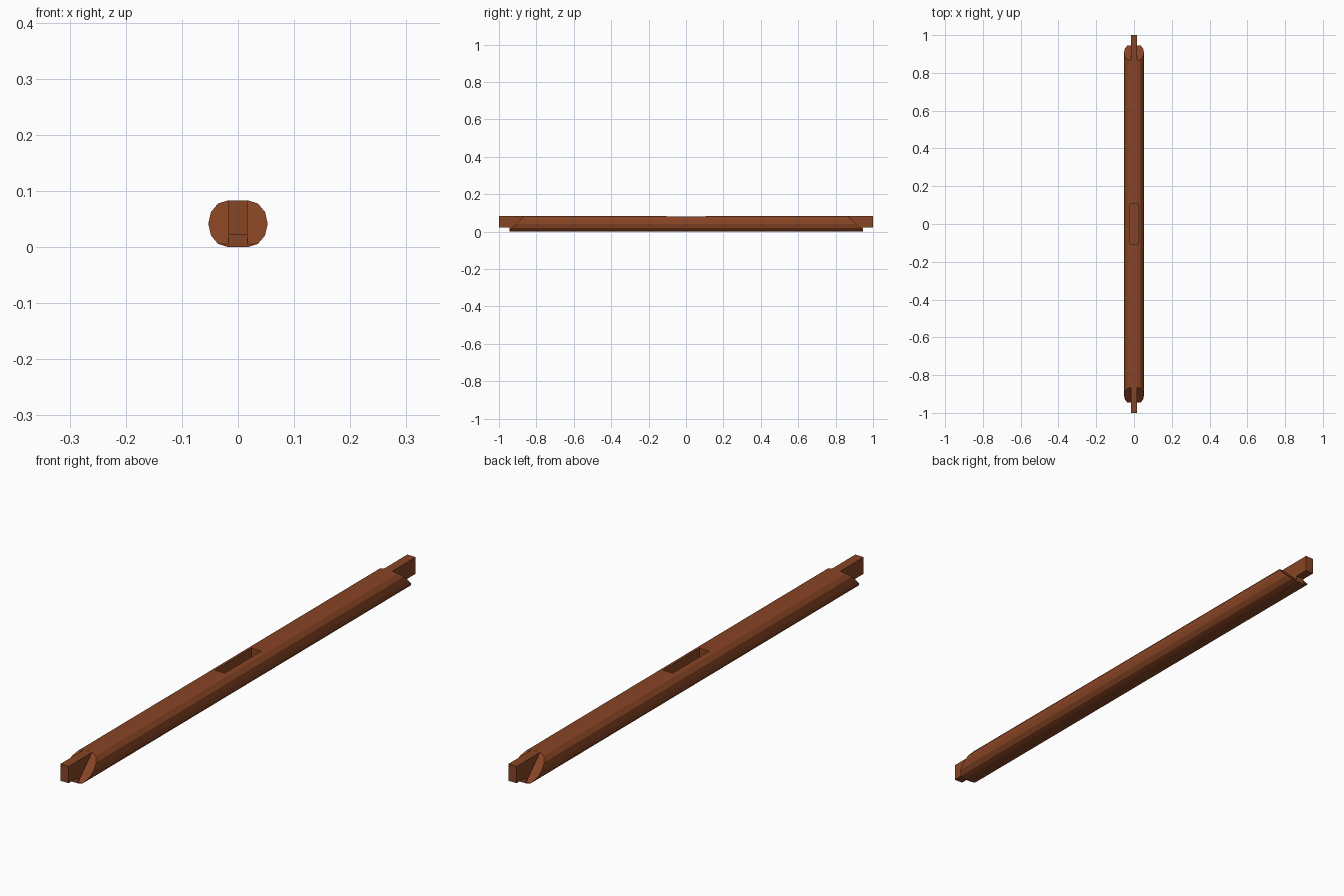
import bpy, bmesh, math
from mathutils import Vector

if "Cube" in bpy.data.objects:
    bpy.data.objects.remove(bpy.data.objects["Cube"])

wood = bpy.data.materials.new("brown_wood")
wood.diffuse_color = (0.245, 0.058, 0.018, 1)
wood.use_nodes = True
wood.node_tree.nodes["Principled BSDF"].inputs["Base Color"].default_value = wood.diffuse_color


def make_object(name, bm):
    bmesh.ops.recalc_face_normals(bm, faces=bm.faces)
    me = bpy.data.meshes.new(name)
    bm.to_mesh(me)
    bm.free()
    me.materials.append(wood)
    ob = bpy.data.objects.new(name, me)
    bpy.context.collection.objects.link(ob)
    return ob


def box(name, x0, x1, y0, y1, z0, z1):
    bm = bmesh.new()
    bmesh.ops.create_cube(bm, size=1)
    for v in bm.verts:
        v.co = ((x0 + x1) / 2 + v.co.x * (x1 - x0),
                (y0 + y1) / 2 + v.co.y * (y1 - y0),
                (z0 + z1) / 2 + v.co.z * (z1 - z0))
    return make_object(name, bm)


# Beam: faceted, flattened round section extruded along y
MID, FLAT, RX = 0.0415, 0.018, 0.035
section = []
for side, start in ((1, -90), (-1, 90)):
    for i in range(7):
        a = math.radians(start + 30 * i)
        section.append((side * FLAT + RX * math.cos(a), MID + MID * math.sin(a)))
bm = bmesh.new()
face = bm.faces.new([bm.verts.new((x, -0.945, z)) for x, z in section])
ext = bmesh.ops.extrude_face_region(bm, geom=[face])
bmesh.ops.translate(bm, vec=(0, 1.89, 0),
                    verts=[g for g in ext["geom"] if isinstance(g, bmesh.types.BMVert)])

# Sloping cuts at both ends
for s in (-1, 1):
    cut = bmesh.ops.bisect_plane(bm, geom=bm.verts[:] + bm.edges[:] + bm.faces[:],
                                 plane_co=Vector((0, s * 0.865, 0.083)),
                                 plane_no=Vector((0, s * 0.063, 0.065)), clear_outer=True)
    edges = [g for g in cut["geom_cut"] if isinstance(g, bmesh.types.BMEdge)]
    bmesh.ops.holes_fill(bm, edges=edges)
beam = make_object("beam", bm)

# Mortise in the middle of the top
cutter = box("mortise_cutter", -0.02, 0.02, -0.105, 0.105, 0.025, 0.12)
cutter.hide_render = True
cutter.hide_viewport = True
mod = beam.modifiers.new("mortise", "BOOLEAN")
mod.operation = "DIFFERENCE"
mod.solver = "EXACT"
mod.object = cutter

# Tenons projecting from the sloped ends, with a lip block beneath each
for s, name in ((-1, "front"), (1, "back")):
    box(name + "_tenon", -0.017, 0.017, *sorted((s * 0.85, s * 1.0)), 0.022, 0.0828)
    box(name + "_tenon_lip", -0.017, 0.017, *sorted((s * 0.85, s * 0.945)), 0.0005, 0.022)
